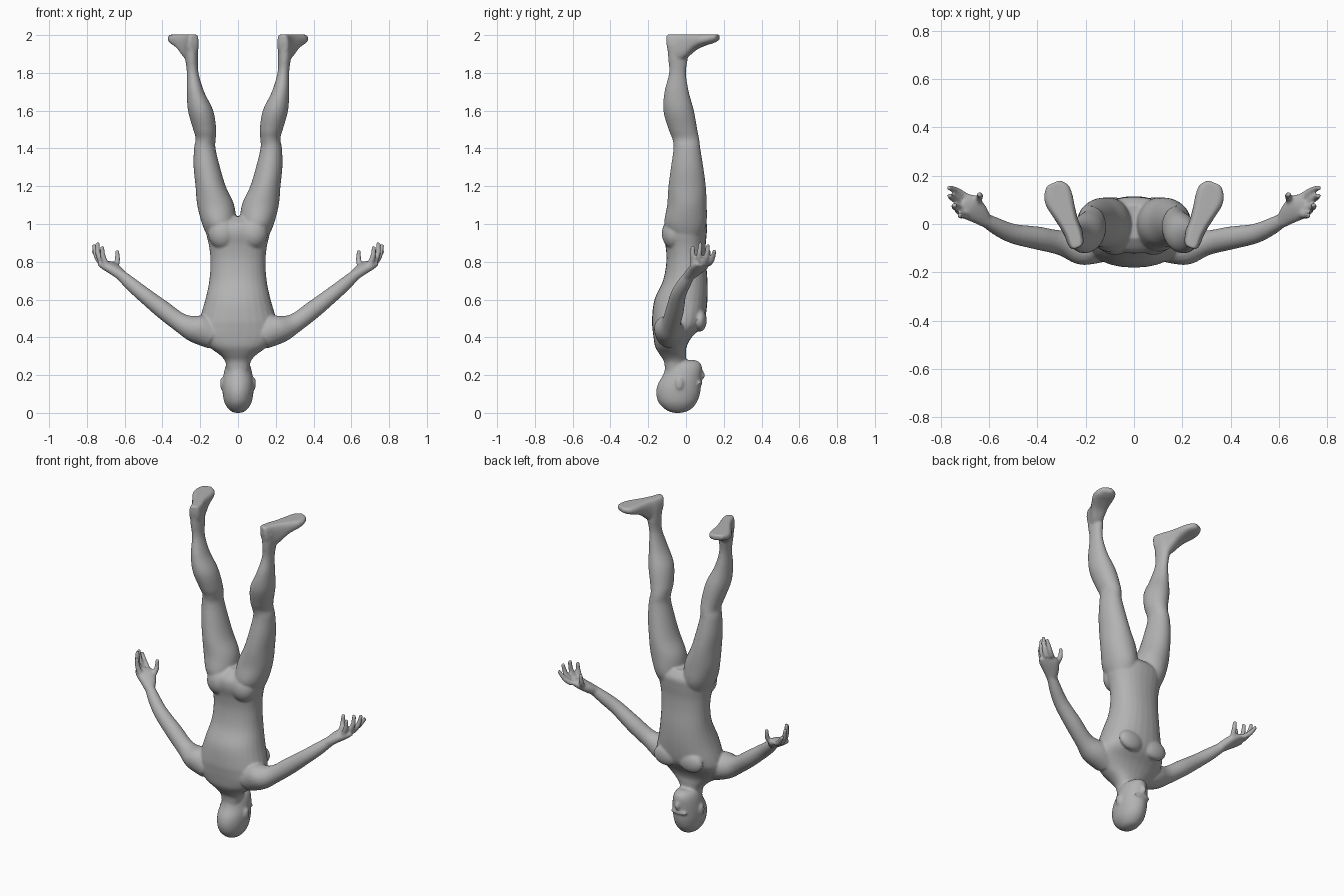
import bpy, bmesh, math
from mathutils import Vector

bm = bmesh.new()
X, Y, Z = Vector((1, 0, 0)), Vector((0, 1, 0)), Vector((0, 0, 1))


def smooth_rows(rows, n=5):
    """Catmull-Rom interpolation of ring parameters."""
    out = []
    for i in range(len(rows) - 1):
        p = [rows[max(i - 1, 0)], rows[i], rows[i + 1], rows[min(i + 2, len(rows) - 1)]]
        for k in range(n):
            t = k / n
            out.append([0.5 * (2 * b + (c - a) * t + (2 * a - 5 * b + 4 * c - d) * t * t
                               + (3 * b - a - 3 * c + d) * t ** 3) for a, b, c, d in zip(*p)])
    return out + [list(rows[-1])]


def loft(rows, side, up, power=2.0, sx=1, seg=28):
    """Closed loft; rows are (x, y, z, half size along side, half size along up)."""
    rings = []
    for x, y, z, a, b in smooth_rows(rows):
        ring = []
        for k in range(seg):
            t = 2 * math.pi * k / seg
            c, s = math.cos(t), math.sin(t)
            c = math.copysign(abs(c) ** (2 / power), c)
            s = math.copysign(abs(s) ** (2 / power), s)
            v = Vector((x, y, z)) + side * a * c + up * b * s
            ring.append(bm.verts.new((v.x * sx, v.y, min(v.z, 2.003))))
        rings.append(ring)
    faces = [bm.faces.new(rings[0]), bm.faces.new(rings[-1])]
    for r, q in zip(rings, rings[1:]):
        for k in range(seg):
            j = (k + 1) % seg
            faces.append(bm.faces.new((r[k], r[j], q[j], q[k])))
    bmesh.ops.recalc_face_normals(bm, faces=faces)


def limb(rows, sx):
    """Round tube; rows are (x, y, z, radius)."""
    d = (Vector(rows[-1][:3]) - Vector(rows[0][:3])).normalized()
    s = d.orthogonal().normalized()
    loft([(*r, r[3]) for r in rows], s, d.cross(s), sx=sx, seg=20)


def ball(c, r):
    """Ellipsoid."""
    res = bmesh.ops.create_uvsphere(bm, u_segments=24, v_segments=16, radius=1)
    for v in res["verts"]:
        v.co = Vector((v.co.x * r[0] + c[0], v.co.y * r[1] + c[1], v.co.z * r[2] + c[2]))


def upright(rows):
    """(z, cx, half width, ymin, ymax) to loft rows."""
    return [(cx, (a + b) / 2, z, w, (b - a) / 2) for z, cx, w, a, b in rows]


# head (upside down, face towards +y)
loft(upright([(0, 0, .012, -.06, -.03), (.012, 0, .042, -.1, .015), (.05, 0, .07, -.142, .054),
              (.1, 0, .081, -.158, .074), (.15, 0, .083, -.15, .08), (.2, 0, .077, -.122, .084),
              (.24, 0, .068, -.11, .085), (.265, 0, .054, -.105, .075), (.28, 0, .03, -.08, .05)]), X, Y)
ball((0, .082, .2), (.014, .018, .026))        # nose
ball((0, .07, .158), (.055, .017, .014))       # brow

# neck and torso
loft(upright([(.18, 0, .055, -.11, -.0), (.25, 0, .062, -.113, .0), (.28, 0, .072, -.12, 0),
              (.31, 0, .1, -.14, 0), (.35, 0, .155, -.163, .003), (.4, 0, .2, -.172, .03),
              (.45, 0, .21, -.178, .08), (.5, 0, .202, -.18, .102), (.6, 0, .173, -.167, .114),
              (.7, 0, .152, -.122, .114), (.8, 0, .146, -.104, .106), (.88, 0, .153, -.108, .104),
              (.95, 0, .168, -.122, .11), (1.0, 0, .165, -.11, .11), (1.04, 0, .1, -.06, .08)]), X, Y, 2.2)

side = Vector((-.4, .9, .15)).normalized()
palm_dir = Vector((.105, .075, .07)).normalized()
side = (side - palm_dir * side.dot(palm_dir)).normalized()
toe_dir = Vector((.4, .9, 0)).normalized()
foot_side = Vector((toe_dir.y, -toe_dir.x, 0))

for sx in (1, -1):
    ball((.084 * sx, -.035, .155), (.011, .022, .034))      # ear
    ball((.085 * sx, .075, .49), (.08, .035, .06))          # chest muscle
    ball((.08 * sx, -.06, .95), (.078, .068, .085))         # buttock
    # leg
    loft(upright([(.93, .09, .07, -.08, .08), (1.0, .1, .09, -.115, .108), (1.1, .118, .098, -.1, .11),
                  (1.2, .145, .08, -.093, .105), (1.3, .165, .07, -.08, .092), (1.4, .176, .057, -.066, .076),
                  (1.45, .171, .053, -.072, .07), (1.5, .176, .061, -.092, .06), (1.6, .198, .067, -.12, .042),
                  (1.7, .225, .046, -.114, .015), (1.8, .24, .031, -.09, 0), (1.88, .246, .034, -.095, .01),
                  (1.95, .248, .037, -.1, .01)]), X, Y, sx=sx)
    # foot: (x, y, half width, height)
    foot = [(.232, -.098, .018, .05), (.237, -.085, .032, .1), (.25, -.04, .038, .14), (.268, 0, .041, .125),
            (.29, .05, .05, .082), (.31, .1, .06, .058), (.322, .14, .055, .045), (.334, .17, .03, .03)]
    loft([(x, y, 2.003 - h * .46, w, h * .54) for x, y, w, h in foot], foot_side, Z, 2.6, sx)
    # arm
    limb([(.12, -.09, .40, .07), (.21, -.09, .445, .08), (.3, -.078, .475, .052), (.4, -.058, .548, .048),
          (.5, -.04, .627, .041), (.57, -.01, .685, .036), (.63, .025, .738, .027)], sx)
    # palm
    loft([(.61, .01, .722, .027, .027), (.645, .045, .752, .045, .028), (.685, .072, .778, .055, .026),
          (.718, .088, .792, .045, .017)], side, palm_dir.cross(side), 2.3, sx)
    # fingers and thumb
    for a, b, c in (((.70, .115, .785), (.735, .138, .812), (.768, .152, .86)),
                    ((.72, .095, .785), (.75, .108, .83), (.765, .118, .893)),
                    ((.715, .065, .785), (.74, .07, .84), (.744, .078, .903)),
                    ((.695, .04, .78), (.715, .036, .83), (.72, .035, .883)),
                    ((.65, .085, .765), (.638, .115, .81), (.64, .122, .862))):
        limb([(*a, .017), (*b, .0145), (*c, .011)], sx)

mesh = bpy.data.meshes.new("body")
bm.to_mesh(mesh)
bm.free()
body = bpy.data.objects.new("body", mesh)
bpy.context.collection.objects.link(body)

# fuse all parts into one smooth skin
fuse = body.modifiers.new("fuse", "REMESH")
fuse.mode = "VOXEL"
fuse.voxel_size = 0.0065
fuse.use_smooth_shade = True
soft = body.modifiers.new("soften", "SMOOTH")
soft.factor = 0.5
soft.iterations = 8

grey = bpy.data.materials.new("plain grey")
grey.diffuse_color = (0.45, 0.45, 0.45, 1)
mesh.materials.append(grey)
for p in mesh.polygons:
    p.use_smooth = True
